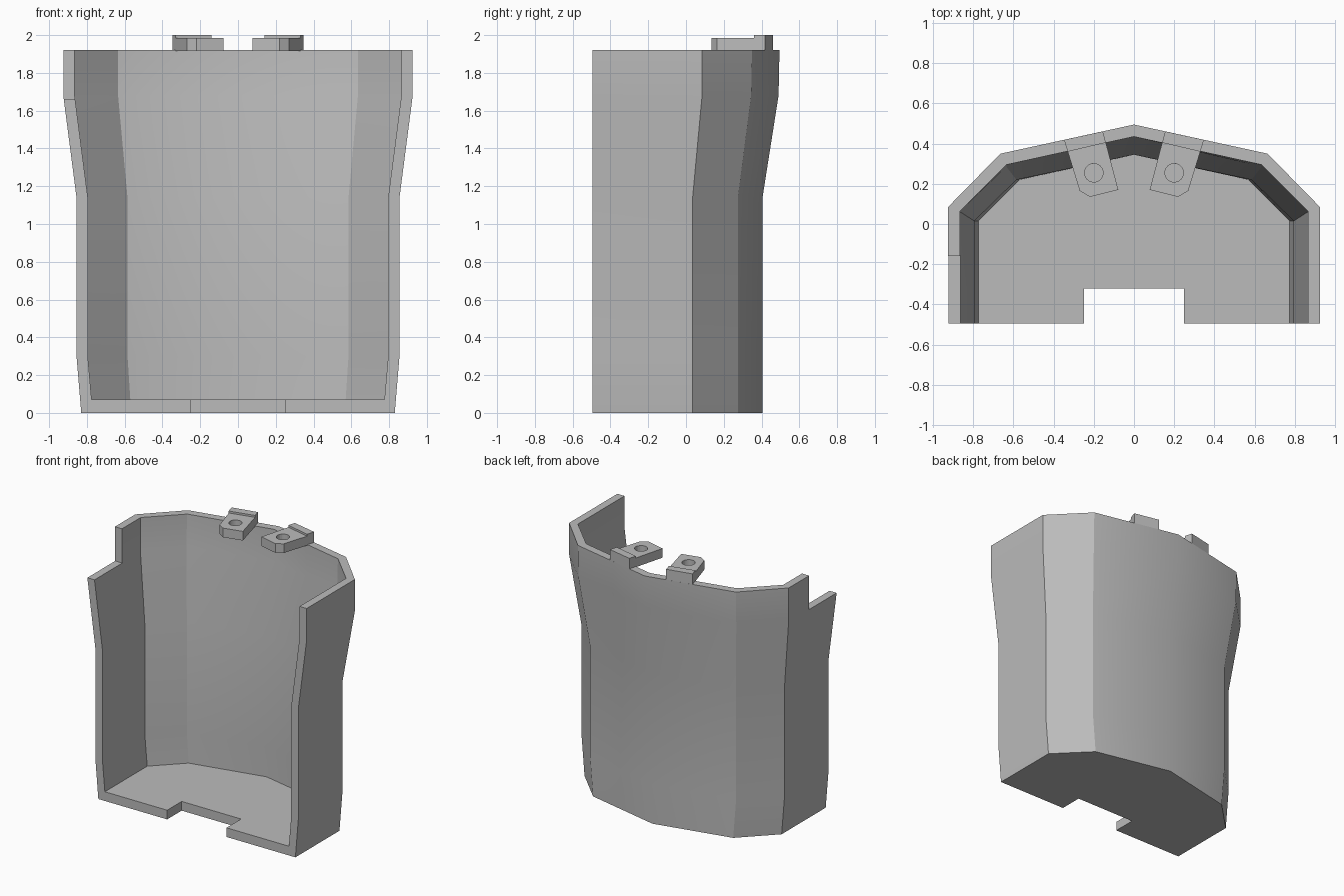
import bpy
import bmesh
from math import cos, sin, pi

cube = bpy.data.objects.get("Cube")
if cube:
    bpy.data.objects.remove(cube, do_unlink=True)

FRONT, TOP = -0.495, 1.92

grey = bpy.data.materials.new("plain grey")
grey.use_nodes = True
grey.diffuse_color = (0.5, 0.5, 0.5, 1)
grey.node_tree.nodes["Principled BSDF"].inputs["Base Color"].default_value = (0.5, 0.5, 0.5, 1)


def add_object(name, mesh):
    obj = bpy.data.objects.new(name, mesh)
    bpy.context.collection.objects.link(obj)
    mesh.materials.clear()
    mesh.materials.append(grey)
    return obj


def skin(bm, levels):
    """Open U-shaped rows of points, joined level to level."""
    rows = []
    for z, side_x, side_y, corner_x, corner_y, back_y in levels:
        half = [(side_x, FRONT), (side_x, side_y), (corner_x, corner_y)]
        pts = half + [(0, back_y)] + [(-x, y) for x, y in reversed(half)]
        rows.append([bm.verts.new((x, y, z)) for x, y in pts])
    for low, high in zip(rows, rows[1:]):
        for i in range(len(low) - 1):
            bm.faces.new((low[i], low[i + 1], high[i + 1], high[i]))
    return rows


def cut_box(target, lo, hi):
    """Subtract a box given by two opposite corners."""
    bpy.ops.mesh.primitive_cube_add(size=1, location=[(a + b) / 2 for a, b in zip(lo, hi)])
    cutter = bpy.context.object
    cutter.name = "notch_cutter"
    cutter.scale = [b - a for a, b in zip(lo, hi)]
    cutter.hide_render = True
    mod = target.modifiers.new("notch", 'BOOLEAN')
    mod.operation, mod.solver, mod.object = 'DIFFERENCE', 'EXACT', cutter
    bpy.context.view_layer.objects.active = target
    bpy.ops.object.modifier_apply(modifier=mod.name)
    bpy.data.objects.remove(cutter, do_unlink=True)


# Shell: z, side x, side y, corner x, corner y, back y
outer_levels = [
    (0, 0.83, 0.035, 0.59, 0.275, 0.405),
    (0.3, 0.855, 0.035, 0.615, 0.275, 0.405),
    (1.14, 0.855, 0.035, 0.615, 0.275, 0.405),
    (1.68, 0.925, 0.085, 0.665, 0.345, 0.49),
    (TOP, 0.925, 0.085, 0.665, 0.35, 0.495),
]
inner_levels = [
    (0.07, 0.775, 0.015, 0.57, 0.22, 0.345),
    (0.3, 0.795, 0.015, 0.585, 0.22, 0.345),
    (1.14, 0.795, 0.015, 0.585, 0.22, 0.345),
    (1.68, 0.865, 0.06, 0.635, 0.285, 0.43),
    (TOP, 0.865, 0.065, 0.635, 0.295, 0.435),
]
bm = bmesh.new()
outer, inner = skin(bm, outer_levels), skin(bm, inner_levels)
bm.faces.new(outer[0])
bm.faces.new(inner[0])
bm.faces.new(outer[-1] + inner[-1][::-1])
front_edge = [r[0] for r in outer[::-1]] + [r[-1] for r in outer]
front_edge += [r[-1] for r in inner[::-1]] + [r[0] for r in inner]
bm.faces.new(front_edge)
bmesh.ops.recalc_face_normals(bm, faces=bm.faces)
mesh = bpy.data.meshes.new("shell")
bm.to_mesh(mesh)
bm.free()
shell = add_object("shell", mesh)

# Floor notch and the step in the right wall
cut_box(shell, (-0.25, -0.7, -0.2), (0.25, -0.32, 0.3))
cut_box(shell, (-1.2, -0.7, 1.66), (-0.7, -0.16, 2.2))
bpy.ops.object.select_all(action='DESELECT')
shell.select_set(True)
bpy.context.view_layer.objects.active = shell
bpy.ops.object.shade_smooth_by_angle(angle=pi / 6)


def plate(name, outlines, low, high):
    """Extruded flat outline; inner outlines become holes."""
    curve = bpy.data.curves.new(name, 'CURVE')
    curve.dimensions, curve.fill_mode = '2D', 'BOTH'
    curve.extrude = (high - low) / 2
    for pts in outlines:
        spline = curve.splines.new('POLY')
        spline.points.add(len(pts) - 1)
        for point, (x, y) in zip(spline.points, pts):
            point.co = (x, y, 0, 1)
        spline.use_cyclic_u = True
    helper = bpy.data.objects.new(name + "_outline", curve)
    mesh = bpy.data.meshes.new_from_object(helper)
    bpy.data.objects.remove(helper)
    bpy.data.curves.remove(curve)
    bm = bmesh.new()
    bm.from_mesh(mesh)
    bmesh.ops.remove_doubles(bm, verts=bm.verts, dist=0.0005)
    bmesh.ops.recalc_face_normals(bm, faces=bm.faces)
    for face in bm.faces:
        face.smooth = False
    bm.to_mesh(mesh)
    bm.free()
    add_object(name, mesh).location.z = (low + high) / 2


# Mounting tabs with screw holes, each with a raised lip on the rim
tab = [(0.33, 0.36), (0.27, 0.165), (0.22, 0.135), (0.078, 0.17), (0.14, 0.405)]
lip = [(0.33, 0.36), (0.14, 0.405), (0.155, 0.461), (0.348, 0.419)]
hole = [(0.2 + 0.046 * cos(i * pi / 12), 0.255 + 0.046 * sin(i * pi / 12)) for i in range(24)]
for side, s in (("left", 1), ("right", -1)):
    flip = lambda pts: [(s * x, y) for x, y in pts]
    plate(side + "_tab", [flip(tab), flip(hole)], 1.915, 1.985)
    plate(side + "_tab_lip", [flip(lip)], 1.915, 2.0)
